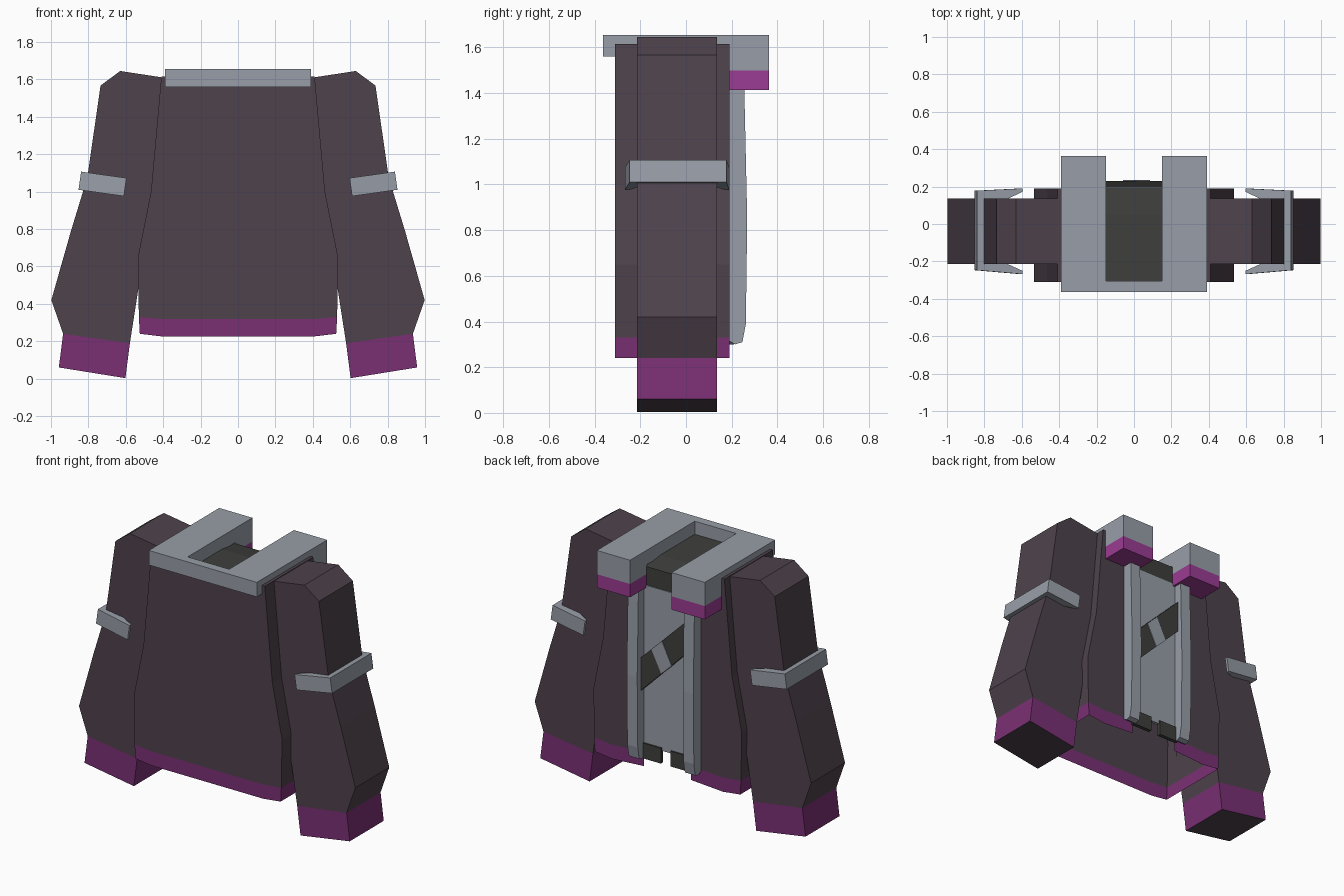
import bpy, bmesh, math
from mathutils import Matrix, Vector

if "Cube" in bpy.data.objects:
    bpy.data.objects.remove(bpy.data.objects["Cube"])


def material(name, r, g, b):
    m = bpy.data.materials.new(name)
    lin = [((c / 255 + 0.055) / 1.055) ** 2.4 for c in (r, g, b)]
    m.diffuse_color = (*lin, 1)
    m.use_nodes = True
    m.node_tree.nodes["Principled BSDF"].inputs["Base Color"].default_value = m.diffuse_color
    return m


CLOTH = material("dark plum cloth", 78, 66, 76)
TRIM = material("purple trim", 122, 48, 116)
BRIGHT = material("bright purple", 155, 60, 147)
GREY = material("steel grey", 152, 158, 168)
COAL = material("charcoal", 62, 62, 60)


def finish(name, bm, mats, rule=None, closed=True):
    if closed:
        bmesh.ops.recalc_face_normals(bm, faces=bm.faces)
    bm.normal_update()
    for f in bm.faces:
        f.material_index = rule(f) if rule else 0
    me = bpy.data.meshes.new(name)
    bm.to_mesh(me)
    bm.free()
    for m in mats:
        me.materials.append(m)
    ob = bpy.data.objects.new(name, me)
    bpy.context.collection.objects.link(ob)
    return ob


def prism(name, pts, axis, a, b, mats, rule=None, matrix=None):
    """Extrude a 2D outline from a to b along an axis (outline uses the other two axes in order)."""
    def place(p, t):
        v = list(p)
        v.insert("xyz".index(axis), t)
        return v
    bm = bmesh.new()
    lo = [bm.verts.new(place(p, a)) for p in pts]
    hi = [bm.verts.new(place(p, b)) for p in pts]
    bm.faces.new(lo)
    bm.faces.new(hi)
    for i in range(len(pts)):
        j = (i + 1) % len(pts)
        bm.faces.new((lo[i], lo[j], hi[j], hi[i]))
    if matrix:
        bm.transform(matrix)
    return finish(name, bm, mats, rule)


def box(name, x, y, z, mat):
    return prism(name, [(x[0], y[0]), (x[1], y[0]), (x[1], y[1]), (x[0], y[1])], "z", *z, [mat])


# Torso: hollow shell, open at the bottom and down the middle of the back
bm = bmesh.new()
rows = []
for w, z, drop in ((0.41, 1.615, 0), (0.465, 1.0, 0), (0.535, 0.65, 0),
                   (0.53, 0.33, 0.012), (0.525, 0.24, 0.015)):
    half = [(0.17, 0.19, z), (min(0.4, w - 0.01), 0.19, z - drop), (w, 0.19, z),
            (w, -0.31, z), (min(0.4, w - 0.01), -0.31, z - drop)]
    ring = half + [(-x, y, h) for x, y, h in reversed(half)]
    rows.append([bm.verts.new(p) for p in ring])
for r0, r1 in zip(rows, rows[1:]):
    for i in range(len(r0) - 1):
        bm.faces.new((r0[i], r0[i + 1], r1[i + 1], r1[i]))
bm.normal_update()
finish("torso", bm, [CLOTH, TRIM], lambda f: int(f.calc_center_median().z < 0.32))

# Collar: U-shaped slab opening to the back
prism("collar", [(-0.39, -0.363), (0.39, -0.363), (0.39, 0.363), (0.15, 0.363), (0.15, -0.305),
                 (-0.15, -0.305), (-0.15, 0.363), (-0.39, 0.363)], "z", 1.56, 1.655, [GREY])

# Neck lining block
prism("neck_lining", [(-0.306, 1.50), (-0.306, 1.57), (0.05, 1.57), (0.195, 1.55), (0.195, 1.40), (0.1, 1.40)],
      "x", -0.16, 0.16, [COAL])

# Back panel with charcoal lower tabs
box("back_panel", (-0.19, 0.19), (0.18, 0.20), (0.38, 1.43), GREY)

# Diagonal strap and its buckle
prism("back_strap", [(0.165, 0.75), (0.165, 0.965), (-0.165, 1.29), (-0.165, 1.08)], "y", 0.19, 0.23, [COAL])
prism("strap_buckle", [(0.015, 0.90), (0.085, 1.04), (0.01, 1.115), (-0.06, 0.972)], "y", 0.20, 0.235, [GREY])

# Sleeve outline, cuff outline and armband outline (right side)
sleeve = [(0.40, 1.61), (0.63, 1.645), (0.735, 1.567), (0.805, 1.08), (0.838, 0.97), (0.893, 0.79),
          (0.998, 0.42), (0.935, 0.24), (0.578, 0.19), (0.525, 0.53), (0.50, 0.8), (0.45, 1.0)]
cuff = [(0.935, 0.24), (0.958, 0.06), (0.602, 0.003), (0.578, 0.19)]
band = [(-0.12, -0.268), (0.125, -0.247), (0.125, 0.178), (-0.12, 0.19), (-0.12, 0.172), (-0.02, 0.125),
        (0.07, 0.125), (0.07, -0.205), (-0.02, -0.205), (-0.12, -0.25)]
tilt = Matrix.Translation((0.722, 0, 1.041)) @ Matrix.Rotation(math.radians(-8), 4, "Y")

for s, side in ((1, "right"), (-1, "left")):
    flip = Matrix.Scale(s, 4, Vector((1, 0, 0)))
    prism(side + "_sleeve", sleeve, "y", -0.215, 0.135, [CLOTH], matrix=flip)
    prism(side + "_cuff", cuff, "y", -0.215, 0.135, [TRIM, CLOTH],
          lambda f: int(f.normal.z < -0.8), flip)
    prism(side + "_armband", band, "z", -0.049, 0.049, [GREY], matrix=flip @ tilt)

    def span(a, b):
        return tuple(sorted((s * a, s * b)))

    # Shoulder edge, collar end blocks, back rails and lower tabs
    box(side + "_shoulder_edge", span(0.37, 0.41), (-0.31, 0.19), (1.59, 1.615), CLOTH)
    box(side + "_collar_end", span(0.15, 0.39), (0.19, 0.363), (1.50, 1.56), GREY)
    box(side + "_collar_tip", span(0.15, 0.39), (0.19, 0.363), (1.413, 1.50), BRIGHT)
    prism(side + "_back_rail", [(0.18, 1.43), (0.255, 1.43), (0.268, 0.85), (0.262, 0.39), (0.247, 0.31),
                                (0.215, 0.30), (0.18, 0.32)], "x", *span(0.165, 0.24), [GREY])
    box(side + "_panel_tab", span(0.035, 0.18), (0.185, 0.21), (0.30, 0.40), COAL)
